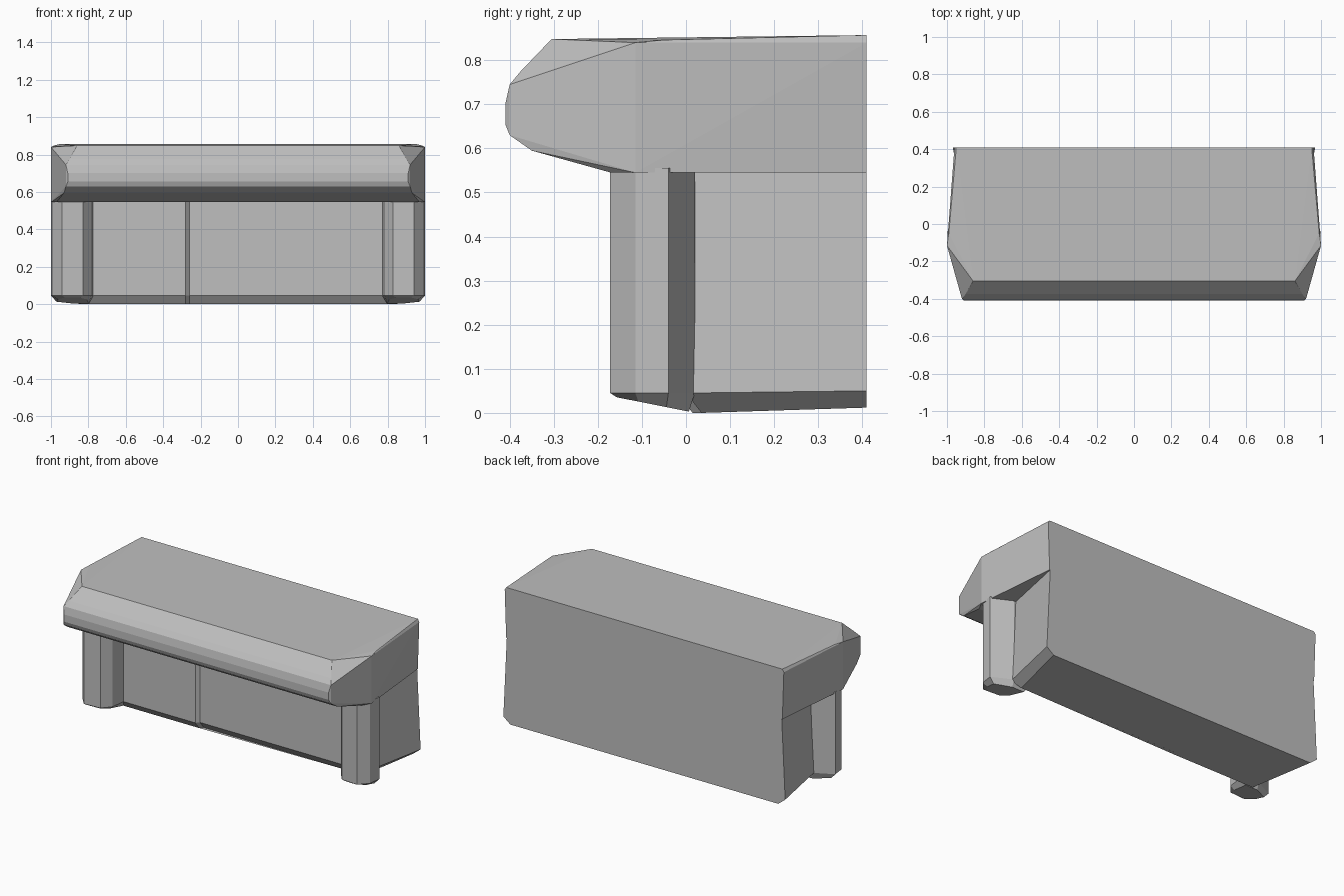
import bpy
import bmesh

cube = bpy.data.objects.get("Cube")
if cube:
    bpy.data.objects.remove(cube, do_unlink=True)

GREY = (0.52, 0.52, 0.52, 1)
grey = bpy.data.materials.new("plain grey")
grey.use_nodes = True
grey.diffuse_color = GREY
grey.node_tree.nodes["Principled BSDF"].inputs["Base Color"].default_value = GREY


def finish(name, bm):
    bmesh.ops.recalc_face_normals(bm, faces=bm.faces)
    mesh = bpy.data.meshes.new(name)
    bm.to_mesh(mesh)
    bm.free()
    mesh.materials.append(grey)
    obj = bpy.data.objects.new(name, mesh)
    bpy.context.collection.objects.link(obj)
    return obj


def loft(name, rings):
    """Join rings of equal point count and cap both ends."""
    bm = bmesh.new()
    rows = [[bm.verts.new(p) for p in ring] for ring in rings]
    n = len(rows[0])
    for low, high in zip(rows, rows[1:]):
        for i in range(n):
            j = (i + 1) % n
            bm.faces.new((low[i], low[j], high[j], high[i]))
    bm.faces.new(rows[0])
    bm.faces.new(rows[-1])
    bmesh.ops.triangulate(bm, faces=[f for f in bm.faces if len(f.verts) > 4])
    return finish(name, bm)


def mirrored_hull(name, half):
    bm = bmesh.new()
    for x, y, z in half:
        for side in (-1, 1):
            bm.verts.new((side * x, y, z))
    bmesh.ops.convex_hull(bm, input=bm.verts)
    bmesh.ops.dissolve_limit(bm, angle_limit=0.01, verts=bm.verts, edges=bm.edges)
    return finish(name, bm)


# Overhanging top block with bevelled nose and cut front corners
mirrored_hull("overhanging_top", [
    (0.95, 0.41, 0.857), (0.96, 0.41, 0.84), (0.86, -0.305, 0.848),
    (1.0, -0.115, 0.84), (0.99, -0.05, 0.846),
    (0.90, -0.375, 0.775), (0.92, -0.40, 0.745), (0.91, -0.41, 0.70),
    (0.91, -0.41, 0.655), (0.92, -0.40, 0.63), (0.93, -0.35, 0.595),
    (0.97, -0.17, 0.545), (1.0, -0.115, 0.545), (0.95, 0.41, 0.545),
])

# Body: sides flare toward the back, small step in the front panel
plan = [(-0.87, -0.02), (-0.28, -0.02), (-0.26, 0.0), (0.87, 0.0),
        (0.955, 0.41), (-0.955, 0.41)]


def body_ring(z, back_z, width=1.0, front=0.0):
    return [(x * (width if abs(x) > 0.5 else 1), y if y > 0.2 else y + front,
             back_z if y > 0.2 else z) for x, y in plan]


loft("body", [body_ring(0.0, 0.012, 0.965, 0.035), body_ring(0.045, 0.05, 1.015),
              body_ring(0.55, 0.55, 0.99)])

# Faceted corner pillars with sloping feet
pillar = [(0.77, 0.02), (0.785, -0.11), (0.83, -0.165), (0.94, -0.172),
          (0.99, -0.115), (1.0, -0.04), (0.88, 0.02)]
for side, name in ((-1, "right_pillar"), (1, "left_pillar")):
    foot, ankle, top = [], [], []
    for x, y in pillar:
        slope = 0.04 * (0.02 - y) / 0.19
        foot.append((side * (0.88 + (x - 0.88) * 0.75), -0.07 + (y + 0.07) * 0.85,
                     0.003 + slope * 0.8))
        ankle.append((side * x, y, 0.045))
        top.append((side * x, y, 0.555))
    loft(name, [foot, ankle, top])
